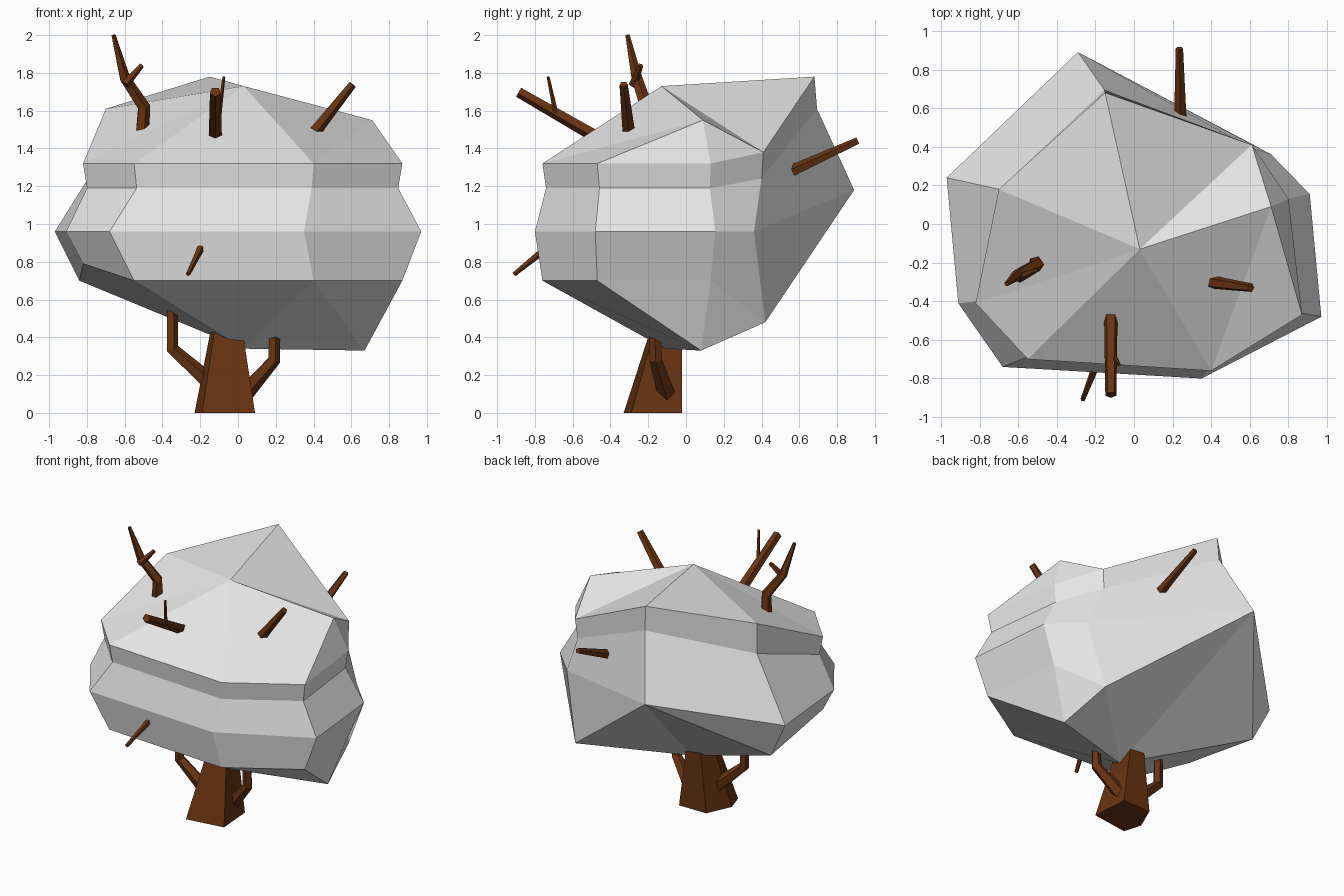
import bpy, bmesh, math
from mathutils import Vector

if "Cube" in bpy.data.objects:
    bpy.data.objects.remove(bpy.data.objects["Cube"])


def material(name, rgb):
    m = bpy.data.materials.new(name)
    m.diffuse_color = (*rgb, 1)
    m.use_nodes = True
    m.node_tree.nodes["Principled BSDF"].inputs["Base Color"].default_value = m.diffuse_color
    return m


GREY = material("pale grey foliage", (0.8, 0.8, 0.8))
BROWN = material("brown bark", (0.14, 0.034, 0.006))


def finish(bm, name, mat):
    bmesh.ops.remove_doubles(bm, verts=bm.verts, dist=0.0005)
    bmesh.ops.recalc_face_normals(bm, faces=bm.faces)
    me = bpy.data.meshes.new(name)
    bm.to_mesh(me)
    bm.free()
    me.materials.append(mat)
    ob = bpy.data.objects.new(name, me)
    bpy.context.collection.objects.link(ob)
    return ob


def branch(name, path, radii, sides=5):
    """Faceted tapering limb swept along a path."""
    pts = [Vector(p) for p in path]
    bm = bmesh.new()
    rings = []
    for i, p in enumerate(pts):
        t = (pts[min(i + 1, len(pts) - 1)] - pts[max(i - 1, 0)]).normalized()
        ref = Vector((0.0, 1, 0)) if abs(t.y) < 0.7 else Vector((1, 0, 0))
        u = t.cross(ref).normalized()
        v = t.cross(u)
        rings.append([bm.verts.new(p + radii[i] * (u * math.cos(a) + v * math.sin(a)))
                      for a in (math.tau * (k + 0.5) / sides for k in range(sides))])
    for a, b in zip(rings, rings[1:]):
        for k in range(sides):
            j = (k + 1) % sides
            bm.faces.new((a[k], a[j], b[j], b[k]))
    bm.faces.new(rings[0])
    bm.faces.new(rings[-1])
    return finish(bm, name, BROWN)


# Canopy: eight vertical columns, each (shoulder, neck height, bulge, underside)
columns = [
    ((-.55, -.70, 1.32), 1.19, (-.68, -.74, .96), (-.55, -.70, .70)),
    ((.40, -.76, 1.32), 1.19, (.35, -.80, .96), (.40, -.76, .70)),
    ((.87, -.47, 1.32), 1.19, (.97, -.48, .96), (.87, -.47, .70)),
    ((.80, .13, 1.32), 1.19, (.91, .155, .96), (.80, .13, .70)),
    ((.61, .41, 1.38), 1.24, (.71, .36, .96), (.60, .42, .48)),
    ((-.15, .68, 1.78), 1.61, (-.29, .89, 1.18), (-.29, .89, 1.18)),
    ((-.70, .18, 1.61), 1.39, (-.97, .24, .96), (-.84, .22, .70)),
    ((-.82, -.41, 1.32), 1.19, (-.91, -.41, .96), (-.82, -.41, .79)),
]
bm = bmesh.new()
cols = []
for top, neck, bulge, low in columns:
    s = 1.02 if neck > 1.5 else 0.975
    if 1.3 < neck < 1.5:
        s = 1.0
    cols.append([bm.verts.new(c) for c in
                 (top, (top[0] * s, top[1] * s, neck), bulge, low)])
for i in range(8):
    a, b = cols[i], cols[(i + 1) % 8]
    for r in range(3):
        if r == 2 and i in (4, 5):      # the back column ends at its bulge
            tri = (a[2], b[2], a[3]) if i == 4 else (a[2], b[2], b[3])
            bm.faces.new(tri)
        else:
            bm.faces.new((a[r], b[r], b[r + 1], a[r + 1]))
# Roof and base: a fan to the middle plus a corner point on the right
cols[5][3] = cols[5][2]
for row, mid, corner in ((0, (.03, -.13, 1.73), (.71, .09, 1.55)),
                         (3, (.03, -.11, .34), (.67, .08, .33))):
    m, q = bm.verts.new(mid), bm.verts.new(corner)
    edge = [c[row] for c in cols]
    fan = edge[:2] + [q] + edge[4:]
    for a, b in zip(fan, fan[1:] + fan[:1]):
        bm.faces.new((m, a, b))
    for a, b in zip(edge[1:4], edge[2:5]):
        bm.faces.new((q, a, b))
bmesh.ops.delete(bm, geom=[v for v in bm.verts if not v.link_faces], context='VERTS')
finish(bm, "canopy", GREY)

# Trunk: tapering five-sided stump
foot = [(-.19, -.33), (.09, -.29), (.07, -.02), (-.15, -.02), (-.23, -.20)]
bm = bmesh.new()
lower = [bm.verts.new((x, y, 0)) for x, y in foot]
upper = [bm.verts.new((-.05 + (x + .05) * .48, -.02 + (y + .02) * .5, .48)) for x, y in foot]
for k in range(5):
    j = (k + 1) % 5
    bm.faces.new((lower[k], lower[j], upper[j], upper[k]))
bm.faces.new(lower)
bm.faces.new(upper)
finish(bm, "trunk", BROWN)

# Limbs rising from the trunk into the canopy
branch("left_limb", [(-.14, -.15, .15), (-.35, -.17, .34), (-.35, -.17, .62)], [.05, .036, .03])
branch("right_limb", [(.03, -.10, .10), (.19, -.16, .28), (.19, -.17, .52)], [.05, .036, .03])

# Branches poking out of the canopy
branch("forked_branch", [(-.51, -.20, 1.46), (-.50, -.21, 1.62), (-.60, -.26, 1.77), (-.66, -.31, 2.0)],
       [.04, .036, .03, .012])
branch("forked_twig", [(-.60, -.28, 1.74), (-.51, -.24, 1.84)], [.026, .014])
branch("front_branch", [(-.12, -.45, 1.45), (-.12, -.885, 1.70)], [.037, .03])
branch("front_twig", [(-.10, -.69, 1.59), (-.075, -.73, 1.78)], [.014, .008])
branch("right_branch", [(.39, -.30, 1.47), (.605, -.33, 1.74)], [.036, .023])
branch("back_branch", [(.24, .54, 1.27), (.235, .91, 1.44)], [.034, .02])
branch("low_twig", [(-.19, -.72, .89), (-.265, -.91, .735)], [.022, .013])
